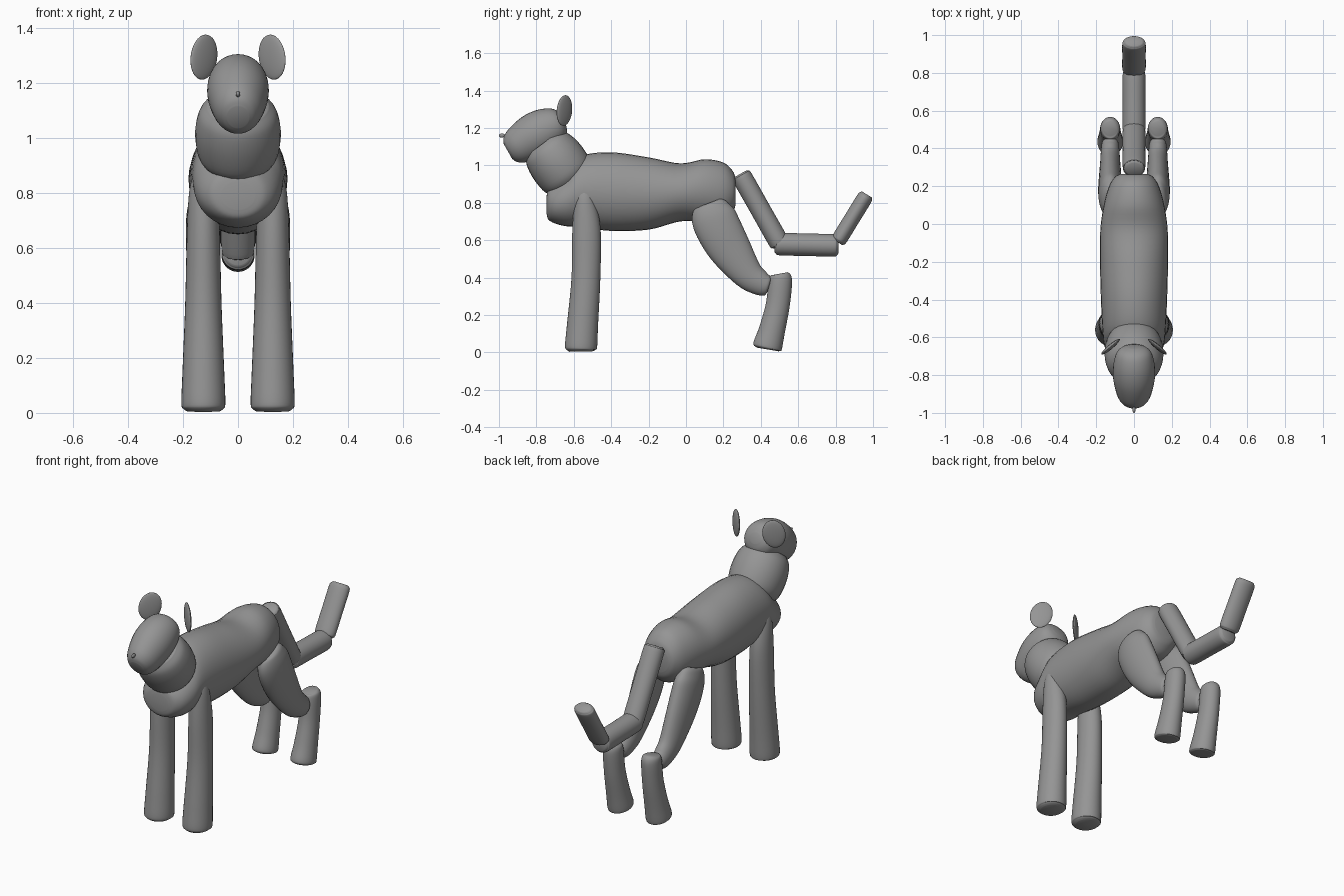
import bpy, bmesh, math
from mathutils import Vector, Matrix

cube = bpy.data.objects.get("Cube")
if cube:
    bpy.data.objects.remove(cube)

grey = bpy.data.materials.new("plain_grey")
grey.use_nodes = True
colour = (0.3, 0.3, 0.3, 1)
grey.diffuse_color = colour
grey.node_tree.nodes["Principled BSDF"].inputs["Base Color"].default_value = colour

SIDES = 32
STEPS = 5


def finish(name, bm):
    bmesh.ops.recalc_face_normals(bm, faces=bm.faces)
    mesh = bpy.data.meshes.new(name)
    bm.to_mesh(mesh)
    bm.free()
    mesh.materials.append(grey)
    obj = bpy.data.objects.new(name, mesh)
    bpy.context.collection.objects.link(obj)
    bpy.ops.object.select_all(action='DESELECT')
    obj.select_set(True)
    bpy.context.view_layer.objects.active = obj
    bpy.ops.object.shade_smooth_by_angle(angle=math.radians(50))
    return obj


def smooth_path(stations):
    """Catmull-Rom curve through the stations."""
    pts = [Vector(s) for s in stations]
    pts = [pts[0]] + pts + [pts[-1]]
    out = []
    for a, b, c, d in zip(pts, pts[1:], pts[2:], pts[3:]):
        for k in range(STEPS):
            t = k / STEPS
            out.append(0.5 * (2 * b + (c - a) * t + (2 * a - 5 * b + 4 * c - d) * t * t
                              + (3 * b - a - 3 * c + d) * t ** 3))
    return out + [pts[-1]]


def loft(name, stations, x=0, upright=False):
    """Elliptical tube; each station is (y, z, side radius, x radius)."""
    path = smooth_path(stations)
    bm = bmesh.new()
    rings = []
    for i, p in enumerate(path):
        before, after = path[max(i - 2, 0)], path[min(i + 2, len(path) - 1)]
        along = Vector((0, after[0] - before[0], after[1] - before[1])).normalized()
        across = Vector((0, 0, 1)) if upright else Vector((0, -along.z, along.y))
        ring = []
        for k in range(SIDES):
            a = math.tau * k / SIDES
            ring.append(bm.verts.new(Vector((x + p[3] * math.cos(a), p[0], p[1]))
                                     + across * p[2] * math.sin(a)))
        rings.append(ring)
    for low, high in zip(rings, rings[1:]):
        for k in range(SIDES):
            n = (k + 1) % SIDES
            bm.faces.new((low[k], low[n], high[n], high[k]))
    bm.faces.new(rings[0])
    bm.faces.new(rings[-1])
    return finish(name, bm)


def capsule(name, start, end, r, rx):
    """Straight segment with softly rounded rims."""
    a, b = Vector(start), Vector(end)
    length = (b - a).length
    stations = []
    for dist, s in ((0, .72), (.008, .88), (.03, 1), (length / 2, 1),
                    (length - .03, 1), (length - .008, .88), (length, .72)):
        p = a.lerp(b, dist / length)
        stations.append((p.x, p.y, r * s, rx * s))
    return loft(name, stations)


def ellipsoid(name, place, size, turn=None):
    bm = bmesh.new()
    bmesh.ops.create_uvsphere(bm, u_segments=24, v_segments=16, radius=1)
    mat = Matrix.Translation(place) @ (turn or Matrix()) @ Matrix.Diagonal((*size, 1))
    bm.transform(mat)
    return finish(name, bm)


# Trunk, neck and head
loft("body", [(-.745, .79, .05, .06), (-.735, .795, .085, .10), (-.70, .80, .11, .135),
              (-.64, .82, .145, .158), (-.56, .86, .19, .167), (-.4, .86, .21, .175),
              (-.2, .85, .193, .18), (-.03, .856, .155, .178), (.1, .865, .168, .16),
              (.2, .86, .155, .132), (.25, .86, .11, .10), (.265, .86, .07, .07)],
     upright=True)
loft("neck", [(-.605, .905, .11, .11), (-.635, .945, .148, .145), (-.69, 1.02, .155, .156),
              (-.74, 1.085, .14, .142), (-.765, 1.118, .11, .11)])
loft("head", [(-.65, 1.235, .03, .035), (-.662, 1.23, .065, .07), (-.69, 1.218, .095, .095),
              (-.75, 1.19, .117, .11), (-.82, 1.153, .12, .11), (-.9, 1.105, .10, .09),
              (-.938, 1.083, .075, .065), (-.952, 1.075, .045, .04)])
ellipsoid("nose", (0, -.984, 1.16), (.008, .017, .011))

# Ears and legs on both sides
for side, label in ((1, "left"), (-1, "right")):
    turn = (Matrix.Rotation(side * math.radians(50), 4, 'Z')
            @ Matrix.Rotation(math.radians(-14), 4, 'X'))
    ellipsoid(label + "_ear", (side * .124, -.65, 1.294), (.013, .062, .083), turn)
    x = side * .126
    loft(label + "_front_leg", [(-.545, .885, .025, .02), (-.545, .87, .042, .035),
                                (-.54, .8, .058, .052), (-.532, .65, .076, .06),
                                (-.535, .4, .077, .066), (-.553, .15, .083, .076),
                                (-.561, .035, .086, .08), (-.562, .015, .078, .073),
                                (-.562, .005, .06, .058)], x)
    loft(label + "_thigh", [(.125, .80, .06, .03), (.13, .785, .09, .045),
                            (.145, .73, .118, .06), (.18, .65, .122, .064),
                            (.24, .545, .112, .06), (.33, .42, .083, .053),
                            (.40, .37, .066, .048), (.435, .36, .054, .042),
                            (.445, .357, .035, .03)], x)
    loft(label + "_hind_foot", [(.505, .422, .04, .035), (.506, .41, .056, .048),
                                (.504, .37, .063, .053), (.49, .25, .064, .055),
                                (.46, .12, .07, .062), (.437, .038, .078, .068),
                                (.433, .022, .07, .062), (.432, .017, .052, .05)], x)

# Jointed tail
capsule("tail_base", (.29, .955), (.505, .575), .054, .06)
capsule("tail_middle", (.475, .58), (.815, .572), .06, .06)
capsule("tail_tip", (.81, .59), (.967, .845), .042, .062)
